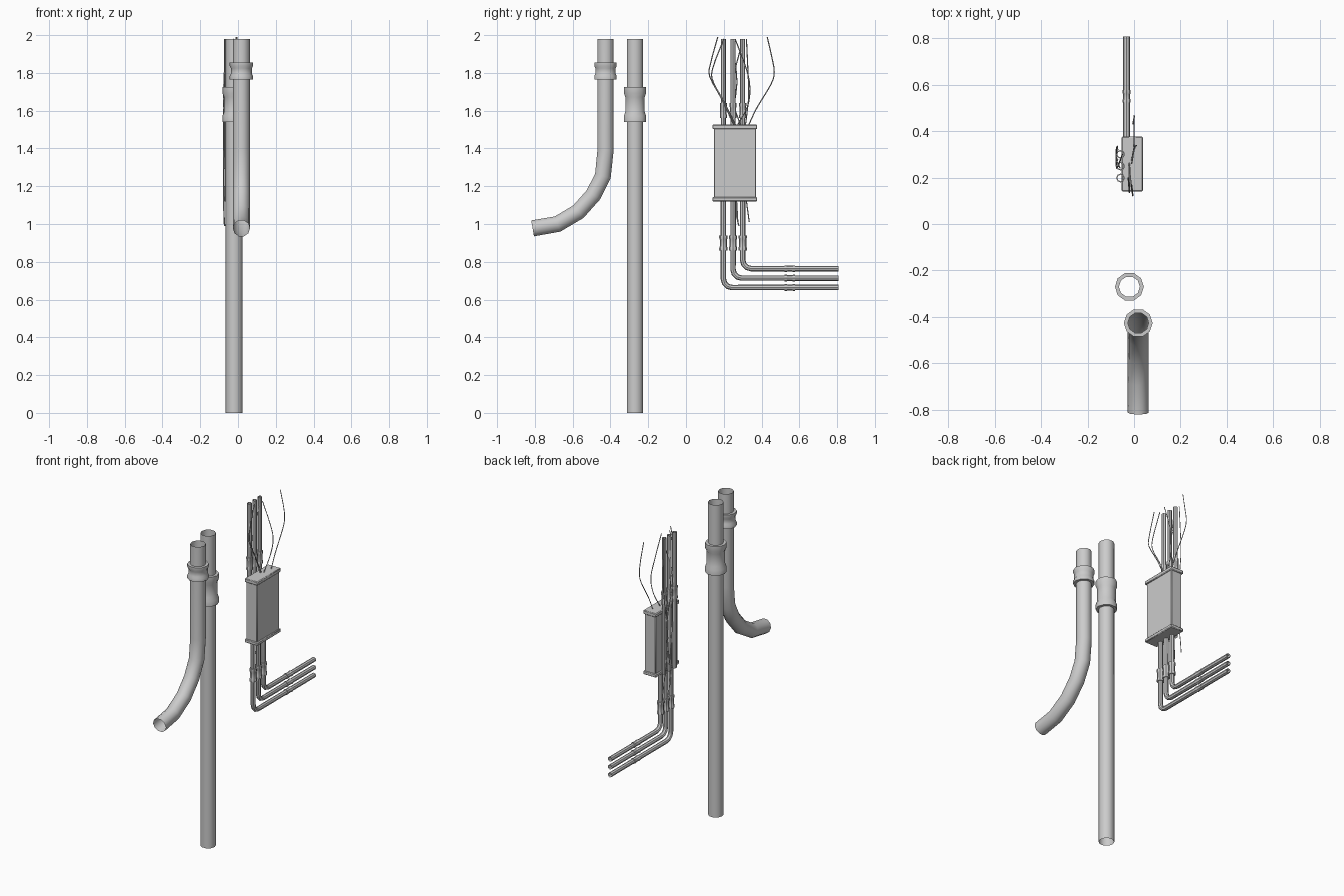
import bpy, bmesh, math
from mathutils import Vector

if "Cube" in bpy.data.objects:
    bpy.data.objects.remove(bpy.data.objects["Cube"])


def tube(name, pts, radii, sides, color=None):
    """Open tube swept along pts; radii is one number or one per point."""
    pts = [Vector(p) for p in pts]
    if not isinstance(radii, (list, tuple)):
        radii = [radii] * len(pts)
    bm = bmesh.new()
    rings = []
    for i, (p, r) in enumerate(zip(pts, radii)):
        a, b = pts[max(i - 1, 0)], pts[min(i + 1, len(pts) - 1)]
        d1 = (p - a).normalized() if i else (b - p).normalized()
        d2 = (b - p).normalized() if i < len(pts) - 1 else d1
        t = (d1 + d2).normalized()
        v = t.cross(Vector((1, 0, 0))).normalized()
        u = v.cross(t)
        rings.append([bm.verts.new(p + r * (math.cos(w) * u + math.sin(w) * v))
                      for w in (2 * math.pi * k / sides for k in range(sides))])
    for a, b in zip(rings, rings[1:]):
        for k in range(sides):
            n = (k + 1) % sides
            bm.faces.new((a[k], a[n], b[n], b[k]))
    bmesh.ops.recalc_face_normals(bm, faces=bm.faces)
    for f in bm.faces:
        f.smooth = True
    return finish(name, bm, color)


def finish(name, bm, color=None):
    me = bpy.data.meshes.new(name)
    bm.to_mesh(me)
    bm.free()
    ob = bpy.data.objects.new(name, me)
    bpy.context.collection.objects.link(ob)
    if color:
        me.materials.append(color)
    bpy.ops.object.select_all(action='DESELECT')
    ob.select_set(True)
    bpy.context.view_layer.objects.active = ob
    bpy.ops.object.shade_smooth_by_angle(angle=math.radians(42))
    return ob


def collar(name, a, b, r_pipe, r_mid, r_end, flange, sides):
    """Coupling with a raised band at both ends, from point a to point b."""
    a, b = Vector(a), Vector(b)
    f = flange
    ts = [0, 0.001, f * 0.8, f * 1.3, 1 - f * 1.3, 1 - f * 0.8, 0.999, 1]
    rs = [r_pipe, r_end, r_end, r_mid, r_mid, r_end, r_end, r_pipe]
    tube(name, [a.lerp(b, t) for t in ts], rs, sides)


def block(name, lo, hi, bevel=0.004):
    lo, hi = Vector(lo), Vector(hi)
    bm = bmesh.new()
    bmesh.ops.create_cube(bm, size=1)
    bmesh.ops.scale(bm, vec=hi - lo, verts=bm.verts)
    bmesh.ops.translate(bm, vec=(lo + hi) / 2, verts=bm.verts)
    bmesh.ops.bevel(bm, geom=bm.edges[:], offset=bevel, segments=1, affect='EDGES')
    finish(name, bm)


def smooth_path(pts, n=3):
    """Catmull-Rom resampling of a few points."""
    p = [Vector(q) for q in pts]
    p = [2 * p[0] - p[1]] + p + [2 * p[-1] - p[-2]]
    out = []
    for a, b, c, d in zip(p, p[1:], p[2:], p[3:]):
        for k in range(n):
            t = k / n
            out.append(0.5 * (2 * b + (c - a) * t + (2 * a - 5 * b + 4 * c - d) * t * t
                              + (3 * b - a - 3 * c + d) * t ** 3))
    return out + [p[-2]]


# Large straight pipe and its coupling
tube("straight_pipe", [(-0.02, -0.27, 0), (-0.02, -0.27, 1.98)], 0.045, 10)
collar("straight_pipe_coupling", (-0.02, -0.27, 1.54), (-0.02, -0.27, 1.725),
       0.045, 0.054, 0.062, 0.22, 10)

# Large bent pipe and its coupling
bend = [(-0.426, 1.98), (-0.426, 1.39), (-0.44, 1.255), (-0.49, 1.155),
        (-0.57, 1.065), (-0.68, 1.0), (-0.812, 0.977)]
tube("bent_pipe", [(0.018, y, z) for y, z in bend], 0.045, 10)
collar("bent_pipe_coupling", (0.018, -0.426, 1.765), (0.018, -0.426, 1.855),
       0.045, 0.056, 0.062, 0.26, 10)

# Junction box with top and bottom lids
block("junction_box", (-0.046, 0.147, 1.125), (0.031, 0.371, 1.52))
block("box_top_lid", (-0.053, 0.14, 1.502), (0.038, 0.377, 1.526))
block("box_bottom_lid", (-0.053, 0.14, 1.12), (0.038, 0.377, 1.142))

# Three thin conduits: upper runs behind the box, lower runs turning to +y
for i in range(3):
    y, zh, x = 0.198 + 0.051 * i, 0.664 + 0.05 * i, -0.032
    tube(f"upper_conduit_{i}", [(-0.058, y, 1.12), (-0.058, y, 1.98)], 0.0135, 8)
    collar(f"upper_coupling_{i}", (-0.058, y, 1.56), (-0.058, y, 1.64),
           0.0135, 0.017, 0.019, 0.22, 8)
    r = 0.045
    elbow = [(x, y + r - r * math.cos(w), zh + r - r * math.sin(w))
             for w in (k * math.pi / 6 for k in range(4))]
    tube(f"lower_conduit_{i}", [(x, y, 1.13)] + elbow + [(x, 0.808, zh)], 0.0145, 8)
    collar(f"lower_coupling_{i}", (x, y, 0.86), (x, y, 0.94),
           0.0145, 0.019, 0.022, 0.22, 8)
    collar(f"side_coupling_{i}", (x, 0.522, zh), (x, 0.577, zh),
           0.0145, 0.0155, 0.0175, 0.25, 8)

# Loose wires fanning out of the box top and hanging behind it
wires = [
    [(0, .33, 1.52), (0, .375, 1.615), (0, .45, 1.74), (0, .467, 1.805), (0, .455, 1.88), (-.005, .43, 1.99)],
    [(-.02, .255, 1.52), (-.015, .19, 1.66), (-.006, .126, 1.78), (-.006, .13, 1.85), (-.01, .168, 1.99)],
    [(-.02, .265, 1.52), (-.02, .2, 1.65), (-.02, .145, 1.75), (-.02, .14, 1.82), (-.025, .2, 1.98)],
    [(-.01, .27, 1.52), (0, .325, 1.62), (.01, .338, 1.72), (0, .32, 1.82), (-.01, .26, 1.98)],
    [(-.074, .275, 1.0), (-.076, .26, 1.25), (-.074, .24, 1.53), (-.075, .27, 1.75), (-.06, .24, 1.98)],
    [(-.072, .335, 1.01), (-.076, .32, 1.12), (-.076, .29, 1.35), (-.074, .33, 1.65), (-.07, .32, 1.98)],
    [(-.07, .28, .99), (-.076, .265, 1.1), (-.077, .3, 1.45), (-.074, .24, 1.7), (-.05, .3, 1.97)],
]
for i, w in enumerate(wires):
    tube(f"wire_{i}", smooth_path(w), 0.003, 4)
